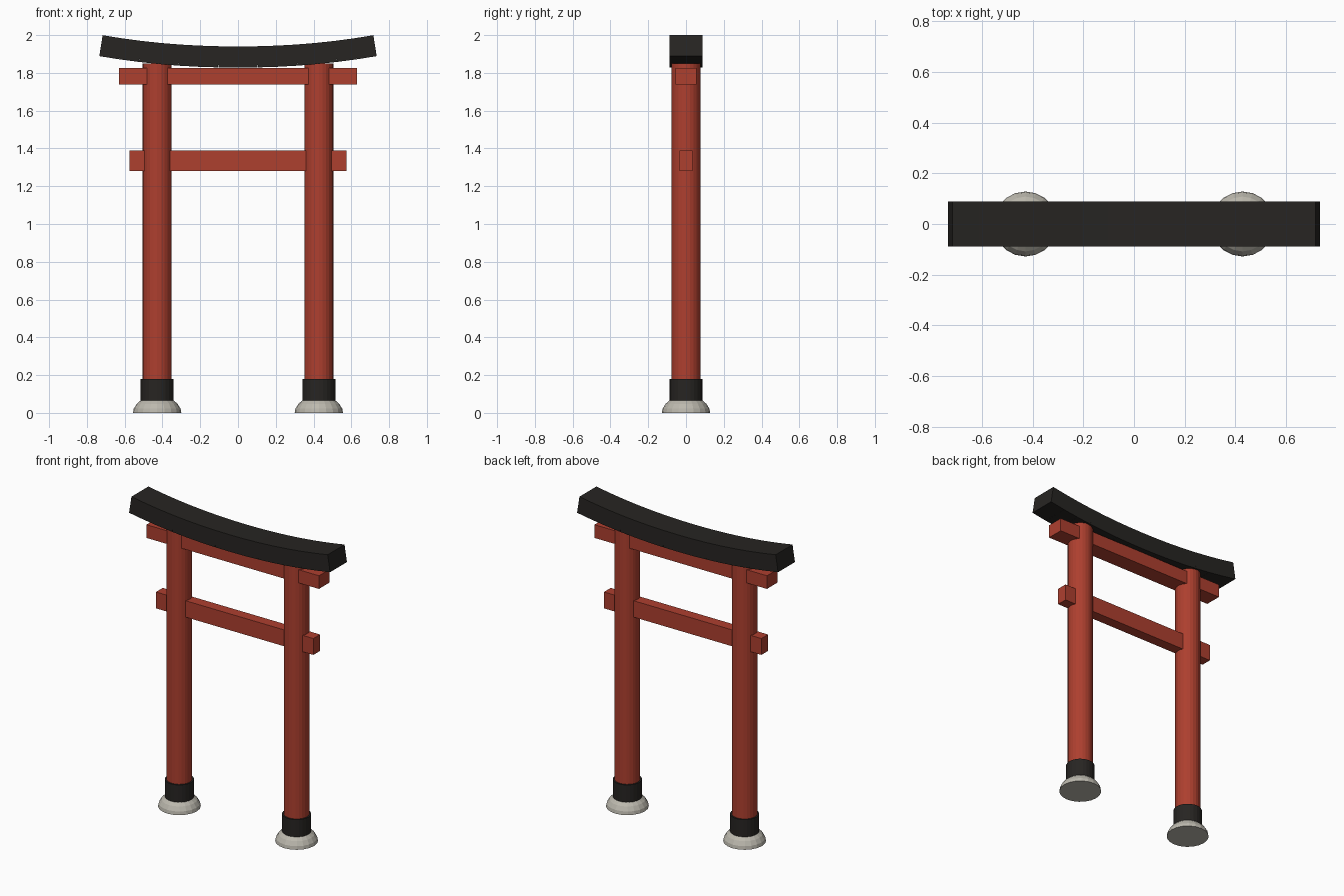
import bpy, bmesh, math
from mathutils import Matrix

if "Cube" in bpy.data.objects:
    bpy.data.objects.remove(bpy.data.objects["Cube"])


def material(name, rgb):
    m = bpy.data.materials.new(name)
    m.diffuse_color = (*rgb, 1)
    m.use_nodes = True
    m.node_tree.nodes["Principled BSDF"].inputs["Base Color"].default_value = m.diffuse_color
    return m


RED = material("vermilion", (0.42, 0.05, 0.028))
BLACK = material("black", (0.02, 0.018, 0.016))
STONE = material("stone", (0.50, 0.48, 0.42))


def finish(name, bm, mat):
    bmesh.ops.recalc_face_normals(bm, faces=bm.faces)
    me = bpy.data.meshes.new(name)
    bm.to_mesh(me)
    bm.free()
    me.materials.append(mat)
    ob = bpy.data.objects.new(name, me)
    bpy.context.collection.objects.link(ob)
    return ob


def add_box(bm, size, matrix):
    bmesh.ops.create_cube(bm, size=1, matrix=matrix @ Matrix.Diagonal((*size, 1)))


def beam(name, half_x, half_y, z0, z1):
    bm = bmesh.new()
    add_box(bm, (2 * half_x, 2 * half_y, z1 - z0), Matrix.Translation((0, 0, (z0 + z1) / 2)))
    return finish(name, bm, RED)


def lathe(name, x, profile, sides, mat):
    """Stack rings of (radius, z) and cap both ends."""
    bm = bmesh.new()
    rings = [[bm.verts.new((x + r * math.cos(2 * math.pi * i / sides),
                            r * math.sin(2 * math.pi * i / sides), z))
              for i in range(sides)] for r, z in profile]
    for a, b in zip(rings, rings[1:]):
        for i in range(sides):
            j = (i + 1) % sides
            bm.faces.new((a[i], a[j], b[j], b[i]))
    bm.faces.new(rings[0])
    bm.faces.new(rings[-1])
    return finish(name, bm, mat)


# Pillars with black collars on rounded stone feet
for side, x in (("left", -0.428), ("right", 0.428)):
    lathe(f"{side}_foot", x, [(0.128, 0), (0.124, 0.022), (0.108, 0.048), (0.085, 0.068)], 20, STONE)
    lathe(f"{side}_collar", x, [(0.087, 0.06), (0.087, 0.18)], 24, BLACK)
    lathe(f"{side}_pillar", x, [(0.077, 0.05), (0.077, 1.85)], 24, RED)

# Cross beams passing through the pillars
beam("upper_beam", 0.63, 0.055, 1.738, 1.825)
beam("lower_beam", 0.575, 0.035, 1.28, 1.388)

# Upswept lintel made of tilted blocks
N, HALF = 14, 0.725


def curve_z(x):
    return 1.884 + 0.06 * (abs(x) / HALF) ** 2.1


bm = bmesh.new()
for i in range(N):
    xa, xb = (-HALF + 2 * HALF * k / N for k in (i, i + 1))
    dx, dz = xb - xa, curve_z(xb) - curve_z(xa)
    place = (Matrix.Translation(((xa + xb) / 2, 0, (curve_z(xa) + curve_z(xb)) / 2))
             @ Matrix.Rotation(-math.atan2(dz, dx), 4, 'Y'))
    add_box(bm, (math.hypot(dx, dz) * 1.008, 0.176, 0.112), place)
finish("top_lintel", bm, BLACK)
